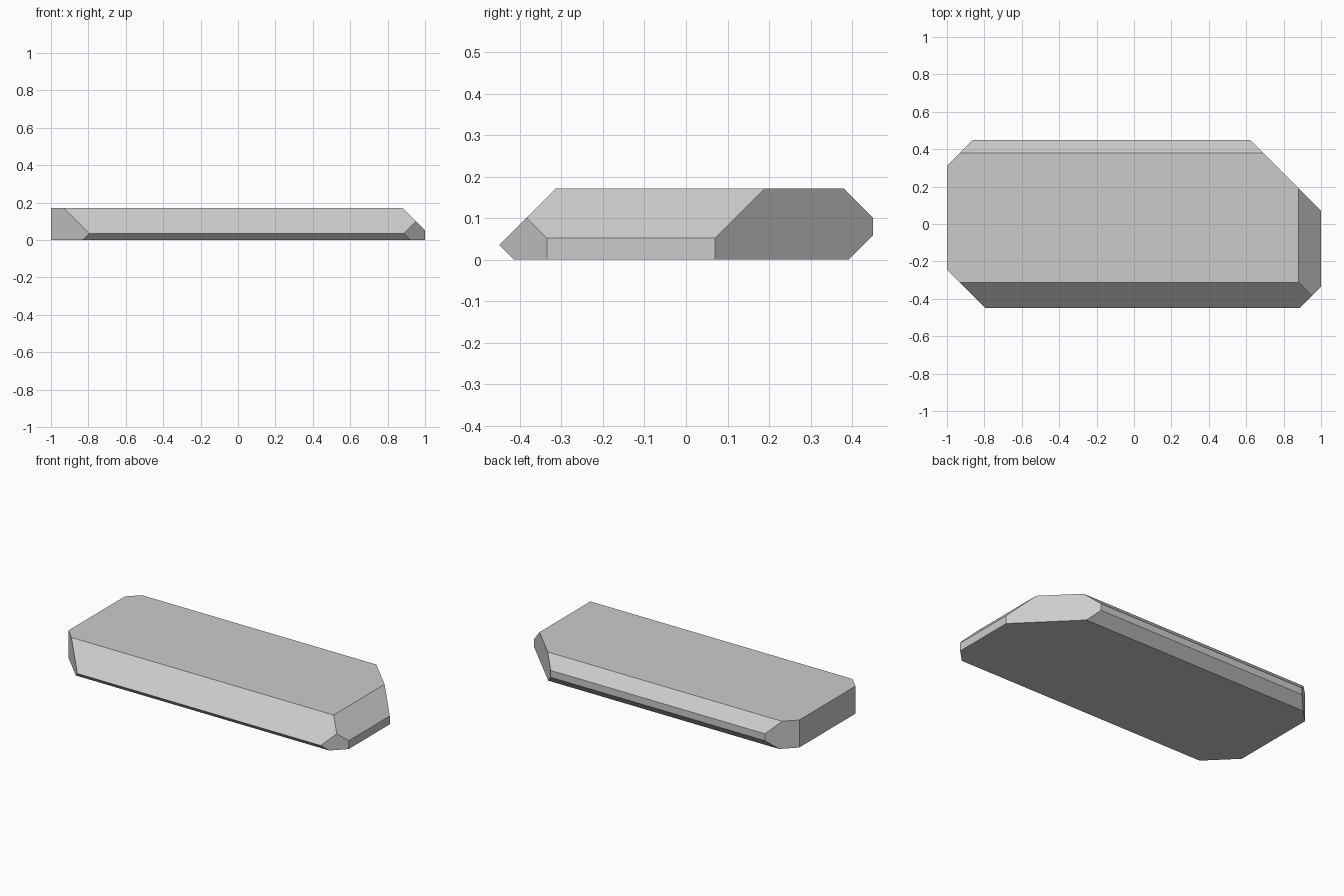
import bpy, bmesh
from mathutils import Vector

if "Cube" in bpy.data.objects:
    bpy.data.objects.remove(bpy.data.objects["Cube"])

# Base block
bm = bmesh.new()
bmesh.ops.create_cube(bm, size=1)
for v in bm.verts:
    v.co = Vector((v.co.x * 2.0, v.co.y * 0.9, (v.co.z + 0.5) * 0.172))


def bevel_cut(normal, distance):
    """Slice off everything beyond the plane normal . p = distance."""
    n = Vector(normal)
    cut = bmesh.ops.bisect_plane(
        bm, geom=bm.verts[:] + bm.edges[:] + bm.faces[:], dist=1e-5,
        plane_co=n * distance / n.length_squared, plane_no=n, clear_outer=True)
    edges = [e for e in cut["geom_cut"] if isinstance(e, bmesh.types.BMEdge)]
    bmesh.ops.contextual_create(bm, geom=edges)


# Upright corner cuts
bevel_cut((-1, 1, 0), 1.31)
bevel_cut((1, 1, 0), 1.07)
bevel_cut((1, -1, 0), 1.335)
bevel_cut((-1, -1, 0), 1.245)
# Front edge, top then bottom
bevel_cut((0, -1, 1), 0.485)
bevel_cut((0, -1, -1), 0.414)
# Back edge, top then bottom
bevel_cut((0, 1, 1), 0.552)
bevel_cut((0, 1, -1), 0.391)
# Right end, top
bevel_cut((1, 0, 1), 1.052)

bmesh.ops.recalc_face_normals(bm, faces=bm.faces[:])
mesh = bpy.data.meshes.new("stone_slab")
bm.to_mesh(mesh)
bm.free()
slab = bpy.data.objects.new("stone_slab", mesh)
bpy.context.collection.objects.link(slab)
